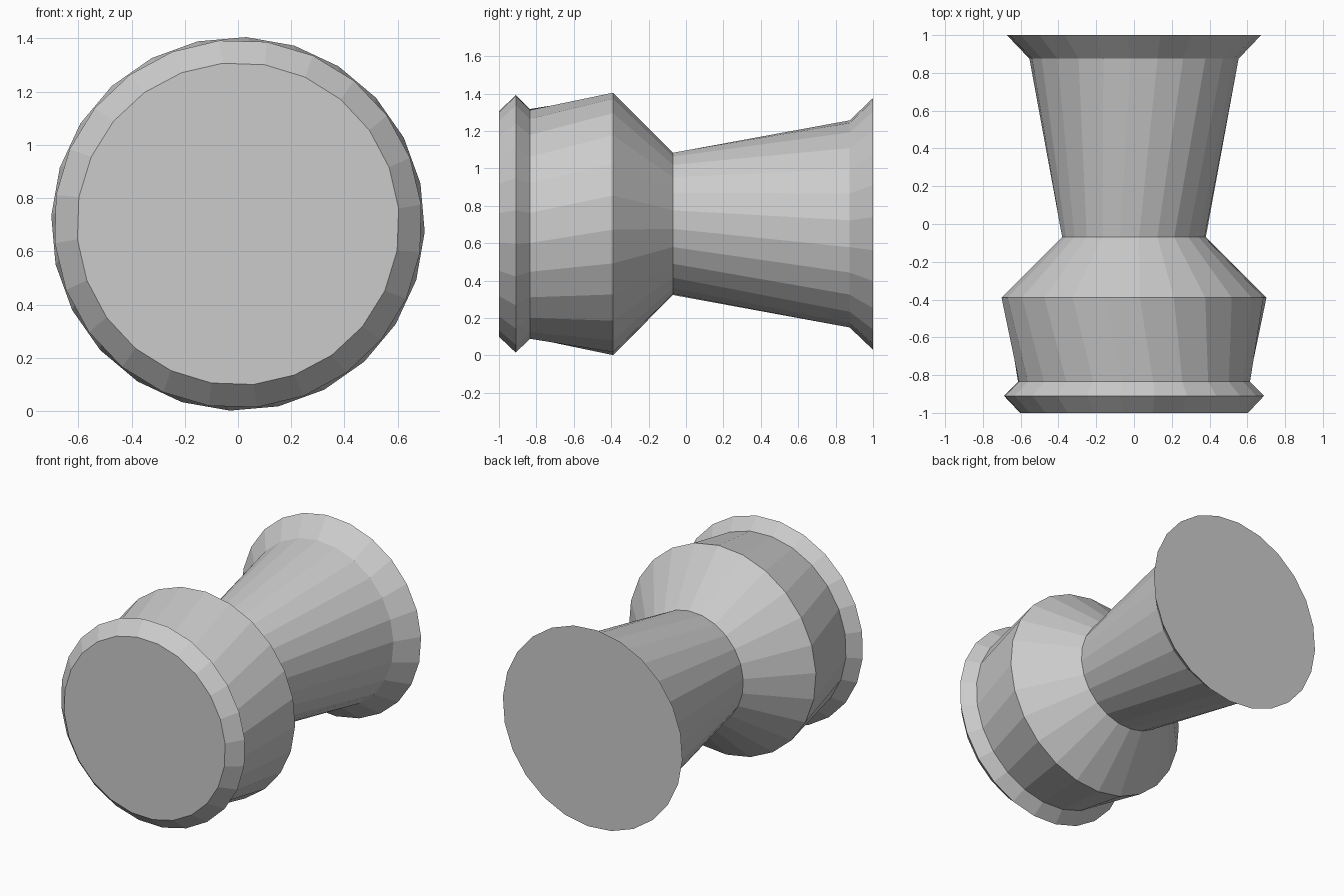
import bpy, bmesh
from math import sin, cos, radians, tau

if "Cube" in bpy.data.objects:
    bpy.data.objects.remove(bpy.data.objects["Cube"])

SIDES = 24
AXIS_Z = 0.703

# Turned profile from front to back: y, radius, ring rotation in degrees
profile = [
    (-1.0, 0.606, 5.5),
    (-0.91, 0.692, 6),
    (-0.835, 0.617, 5.5),
    (-0.39, 0.702, 12.5),
    (-0.07, 0.381, 11),
    (0.875, 0.554, 2),
    (1.0, 0.674, 3),
]

bm = bmesh.new()
rings = []
for y, r, turn in profile:
    ring = []
    for i in range(SIDES):
        a = tau * i / SIDES + radians(turn)
        ring.append(bm.verts.new((r * cos(a), y, AXIS_Z + r * sin(a))))
    rings.append(ring)

# Side walls
for a, b in zip(rings, rings[1:]):
    for i in range(SIDES):
        j = (i + 1) % SIDES
        bm.faces.new((a[i], a[j], b[j], b[i]))

# Flat end caps
bm.faces.new(rings[0])
bm.faces.new(rings[-1])
bmesh.ops.recalc_face_normals(bm, faces=bm.faces)

mesh = bpy.data.meshes.new("turned_body")
bm.to_mesh(mesh)
bm.free()
body = bpy.data.objects.new("turned_body", mesh)
bpy.context.collection.objects.link(body)
